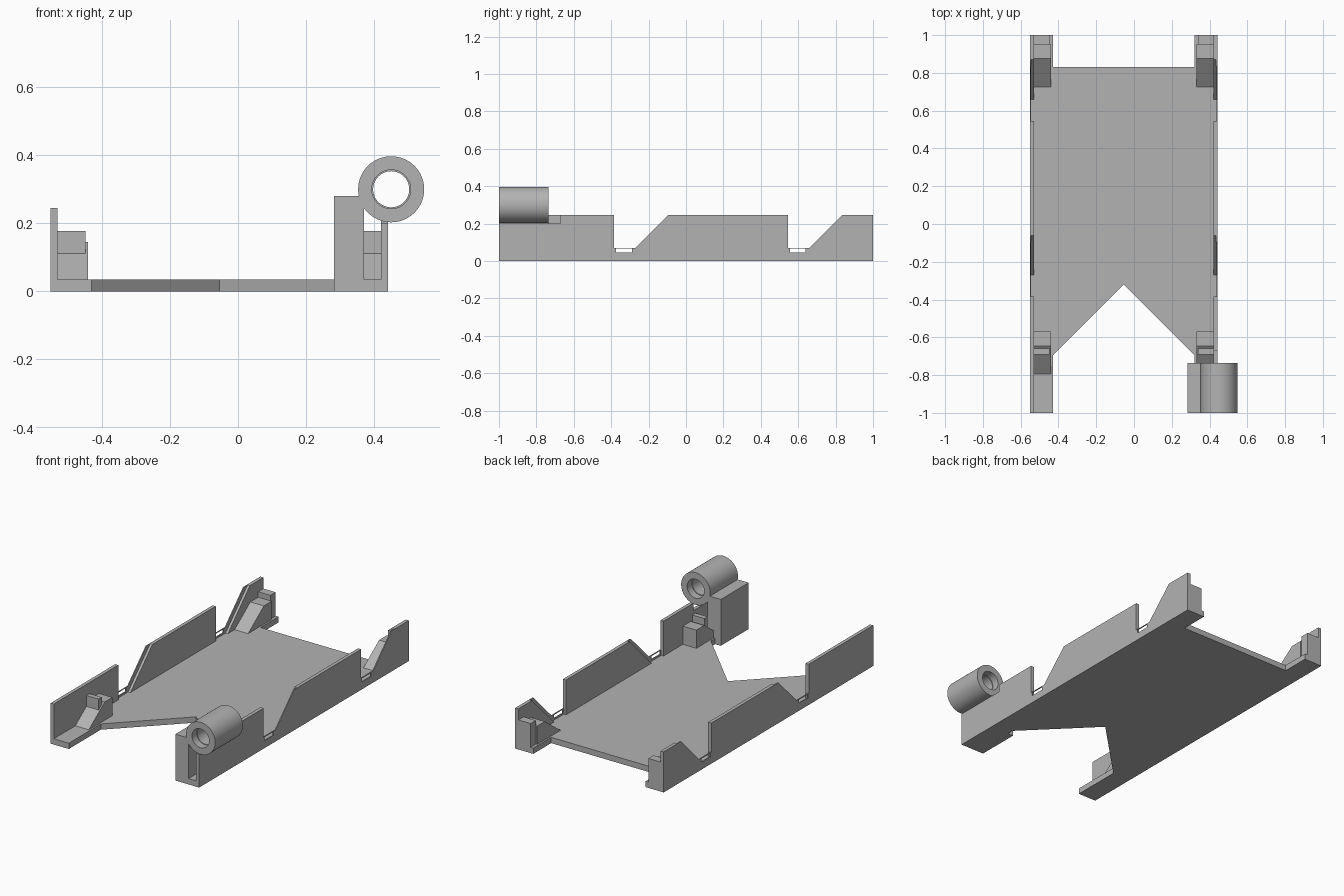
import bpy
import bmesh
import math

if "Cube" in bpy.data.objects:
    bpy.data.objects.remove(bpy.data.objects["Cube"], do_unlink=True)

MID = -0.055      # centre line of the tray
FLOOR = 0.035     # thickness of the base plate
TOP = 0.245       # wall height

grey = bpy.data.materials.new("plain grey")
grey.use_nodes = True
grey.diffuse_color = (0.45, 0.45, 0.45, 1)
grey.node_tree.nodes["Principled BSDF"].inputs["Base Color"].default_value = (0.45, 0.45, 0.45, 1)


def finish(name, bm):
    bmesh.ops.recalc_face_normals(bm, faces=bm.faces)
    mesh = bpy.data.meshes.new(name)
    bm.to_mesh(mesh)
    bm.free()
    mesh.materials.append(grey)
    obj = bpy.data.objects.new(name, mesh)
    bpy.context.collection.objects.link(obj)
    return obj


def extrude(name, points, depth):
    """Make a solid from a flat outline pushed along a vector."""
    bm = bmesh.new()
    face = bm.faces.new([bm.verts.new(p) for p in points])
    new = bmesh.ops.extrude_face_region(bm, geom=[face])["geom"]
    verts = [v for v in new if isinstance(v, bmesh.types.BMVert)]
    bmesh.ops.translate(bm, verts=verts, vec=depth)
    return finish(name, bm)


def side_profile(name, yz, side, inner, outer):
    """Extrude a side outline between two distances from the centre line."""
    points = [(MID + side * inner, y, z) for y, z in yz]
    return extrude(name, points, (side * (outer - inner), 0, 0))


def rect(y0, y1, z0, z1):
    return [(y0, z0), (y1, z0), (y1, z1), (y0, z1)]


# Base plate with a front V cut and a rear recess
half = [(0, -0.32), (0.375, -0.695), (0.375, -1), (0.475, -1),
        (0.475, 1), (0.375, 1), (0.375, 0.83)]
outline = half + [(-x, y) for x, y in reversed(half[1:])]
extrude("base_plate", [(MID + x, y, 0) for x, y in outline], (0, 0, FLOOR))

# Starts of the two notches along each wall
NOTCHES = (-0.385, 0.545)


def wall_outline(side, skin):
    front = [(-1, 0), (-1, TOP)]
    if side > 0:      # lowered under the tube
        front = [(-1, 0), (-1, 0.2), (-0.67, 0.2), (-0.67, TOP)]
    for y in NOTCHES:
        if skin:
            front += [(y, TOP), (y, 0.07), (y + 0.01, 0.07), (y + 0.01, 0.045),
                      (y + 0.095, 0.045), (y + 0.095, 0.07),
                      (y + 0.115, 0.07), (y + 0.29, TOP)]
        else:
            front += [(y, TOP), (y, FLOOR), (y + 0.115, FLOOR), (y + 0.325, TOP)]
    return front + [(1, TOP), (1, 0)]


for side, label in ((-1, "right"), (1, "left")):
    # Side wall: inner layer, thin outer skin and the narrow bars over the slots
    side_profile(label + "_wall", wall_outline(side, False), side, 0.475, 0.49)
    side_profile(label + "_wall_skin", wall_outline(side, True), side, 0.49, 0.496)
    for i, y in enumerate(NOTCHES):
        side_profile(f"{label}_slot_bar_{i}", rect(y + 0.01, y + 0.095, 0.066, 0.07),
                     side, 0.49, 0.496)
    # Ramped corner clips
    for end, start, finish_y in (("front", -0.795, -0.57), ("back", 0.725, 0.95)):
        ramp = [(start, FLOOR), (finish_y, FLOOR), (finish_y, 0.145), (start + 0.15, 0.145)]
        side_profile(f"{label}_{end}_ramp", ramp, side, 0.385, 0.475)
    side_profile(label + "_front_stop", rect(-0.69, -0.66, 0.1, 0.178), side, 0.393, 0.475)
    side_profile(label + "_back_post", rect(0.95, 1, FLOOR, 0.178), side, 0.393, 0.475)

# Upright block carrying the tube
block = [(0.282, 0), (0.37, 0), (0.37, 0.28), (0.282, 0.28)]
extrude("tube_block", [(x, -1, z) for x, z in block], (0, 0.265, 0))

# Hollow tube with a slightly narrower bore in the middle
profile = [(0.097, -1), (0.097, -0.735), (0.057, -0.735), (0.057, -0.78),
           (0.053, -0.78), (0.053, -0.955), (0.057, -0.955), (0.057, -1)]
SEG = 64
bm = bmesh.new()
rings = []
for i in range(SEG):
    a = math.tau * i / SEG
    rings.append([bm.verts.new((0.45 + r * math.cos(a), y, 0.3 + r * math.sin(a)))
                  for r, y in profile])
for i in range(SEG):
    a, b = rings[i], rings[(i + 1) % SEG]
    for j in range(len(profile)):
        k = (j + 1) % len(profile)
        bm.faces.new((a[j], a[k], b[k], b[j]))
tube = finish("tube", bm)
bpy.ops.object.select_all(action="DESELECT")
tube.select_set(True)
bpy.context.view_layer.objects.active = tube
bpy.ops.object.shade_smooth_by_angle(angle=math.radians(30))
